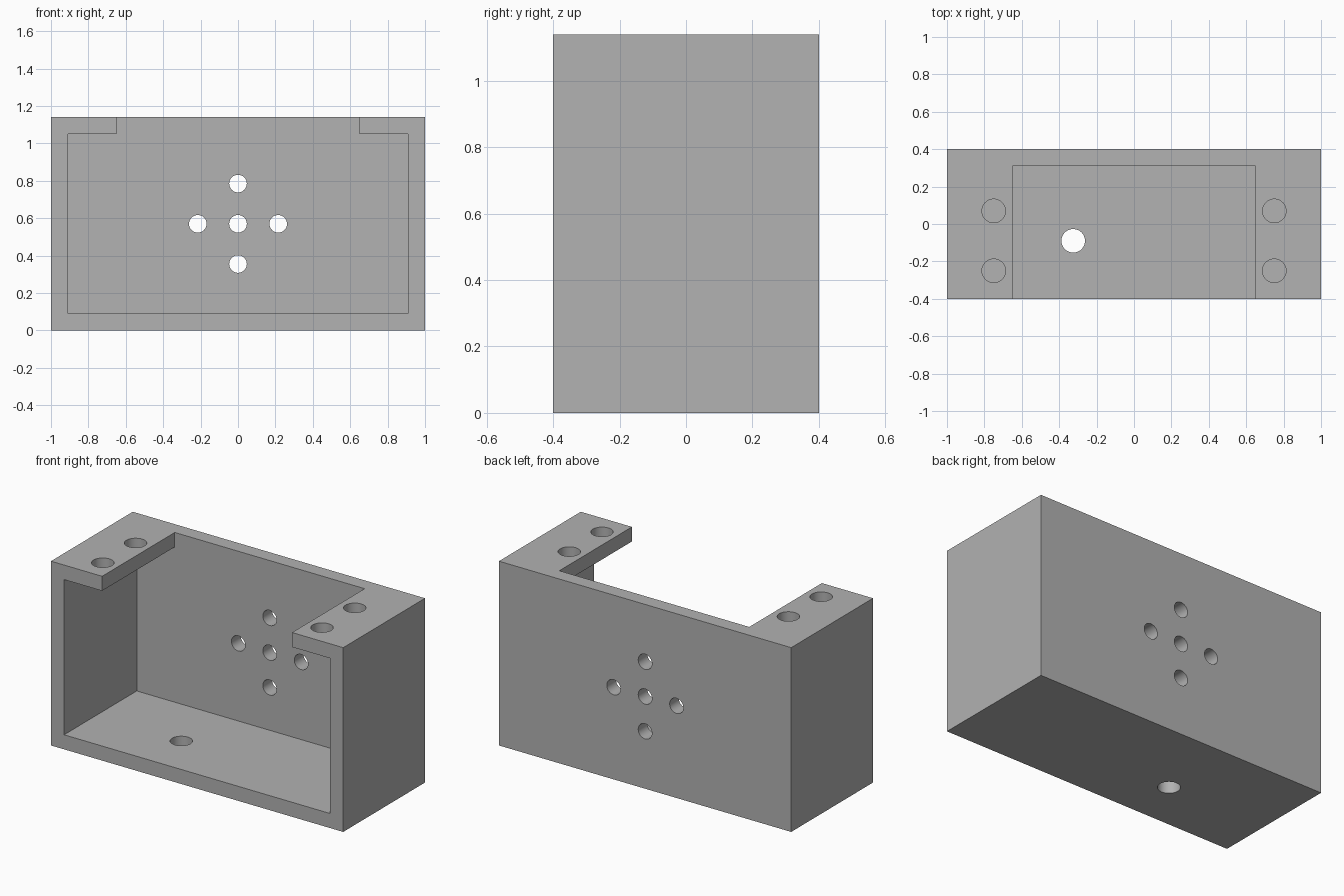
import bpy
import bmesh
from math import pi
from mathutils import Matrix, Vector

if "Cube" in bpy.data.objects:
    bpy.data.objects.remove(bpy.data.objects["Cube"], do_unlink=True)

WIDTH, DEPTH, HEIGHT, WALL = 2.0, 0.8, 1.14, 0.09
SLOT = 0.65          # half width of the gap between the mounting tabs
BACK_HOLE, SCREW_HOLE = 0.047, 0.063

grey = bpy.data.materials.new("plain grey")
grey.use_nodes = True
colour = (0.445, 0.445, 0.445, 1)
grey.diffuse_color = colour
grey.node_tree.nodes["Principled BSDF"].inputs["Base Color"].default_value = colour


def make_object(name, bm):
    bmesh.ops.recalc_face_normals(bm, faces=bm.faces)
    mesh = bpy.data.meshes.new(name)
    bm.to_mesh(mesh)
    bm.free()
    mesh.materials.append(grey)
    obj = bpy.data.objects.new(name, mesh)
    bpy.context.collection.objects.link(obj)
    return obj


def cut(target, cutter):
    """Subtract the cutter, apply the result and discard the cutter."""
    cutter.hide_render = True
    mod = target.modifiers.new("cut", 'BOOLEAN')
    mod.operation = 'DIFFERENCE'
    mod.solver = 'EXACT'
    mod.object = cutter
    bpy.context.view_layer.objects.active = target
    bpy.ops.object.modifier_apply(modifier=mod.name)
    bpy.data.objects.remove(cutter, do_unlink=True)


def drill(target, centre, radius, turn=None):
    bm = bmesh.new()
    bmesh.ops.create_cone(bm, cap_ends=True, segments=48, radius1=radius,
                          radius2=radius, depth=4 * WALL,
                          matrix=Matrix.Translation(centre) @ (turn or Matrix()))
    cut(target, make_object("drill", bm))


# Solid block
bm = bmesh.new()
bmesh.ops.create_cube(bm, size=1, matrix=Matrix.Translation((0, 0, HEIGHT / 2))
                      @ Matrix.Diagonal((WIDTH, DEPTH, HEIGHT, 1)))
bracket = make_object("mounting_bracket", bm)

# Cavity open at the front, with a narrower gap through the top
inner, ceiling = WIDTH / 2 - WALL, HEIGHT - WALL
half = [(inner, WALL), (inner, ceiling), (SLOT, ceiling), (SLOT, HEIGHT + WALL)]
profile = half + [(-x, z) for x, z in reversed(half)]
front, back = -DEPTH / 2 - WALL, DEPTH / 2 - WALL
bm = bmesh.new()
face = bm.faces.new([bm.verts.new((x, front, z)) for x, z in profile])
extruded = bmesh.ops.extrude_face_region(bm, geom=[face])["geom"]
bmesh.ops.translate(bm, vec=Vector((0, back - front, 0)),
                    verts=[v for v in extruded if isinstance(v, bmesh.types.BMVert)])
cut(bracket, make_object("cavity", bm))

# Cross of holes in the back wall
for dx, dz in ((0, 0), (1, 0), (-1, 0), (0, 1), (0, -1)):
    drill(bracket, (dx * 0.215, DEPTH / 2 - WALL / 2, HEIGHT / 2 + dz * 0.215),
          BACK_HOLE, Matrix.Rotation(pi / 2, 4, 'X'))

# Screw holes in the top tabs
for x in (-0.75, 0.75):
    for y in (-0.25, 0.07):
        drill(bracket, (x, y, HEIGHT - WALL / 2), SCREW_HOLE)

# Cable hole in the floor
drill(bracket, (-0.325, -0.09, WALL / 2), SCREW_HOLE)

# Smooth hole walls, sharp edges elsewhere
bpy.ops.object.select_all(action='DESELECT')
bracket.select_set(True)
bpy.context.view_layer.objects.active = bracket
bpy.ops.object.shade_smooth_by_angle(angle=pi / 6)
